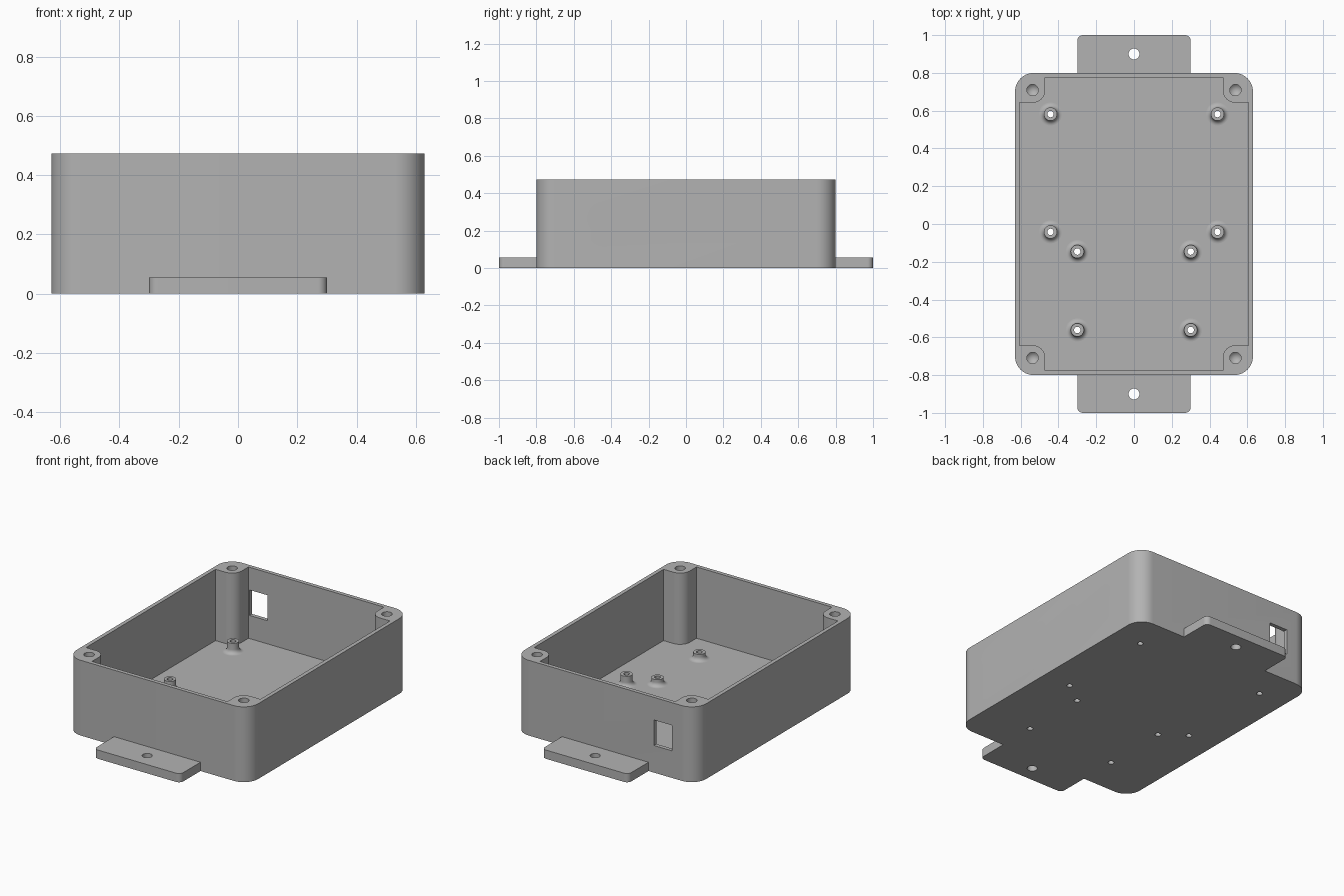
import bpy, bmesh
from math import pi, cos, sin, radians
from mathutils import Matrix, Vector

cube = bpy.data.objects.get("Cube")
if cube:
    bpy.data.objects.remove(cube, do_unlink=True)

grey = bpy.data.materials.new("plain grey")
grey.use_nodes = True
colour = (0.45, 0.45, 0.45, 1)
grey.diffuse_color = colour
grey.node_tree.nodes["Principled BSDF"].inputs["Base Color"].default_value = colour

WALL, FLOOR, HEIGHT = 0.025, 0.025, 0.472
HX, HY = 0.63, 0.80
SCREW_X, SCREW_Y = 0.537, 0.709


def add_object(name, bm):
    bmesh.ops.recalc_face_normals(bm, faces=bm.faces)
    mesh = bpy.data.meshes.new(name)
    bm.to_mesh(mesh)
    bm.free()
    mesh.materials.append(grey)
    obj = bpy.data.objects.new(name, mesh)
    bpy.context.collection.objects.link(obj)
    return obj


def prism(name, outline, z0, z1):
    bm = bmesh.new()
    face = bm.faces.new([bm.verts.new((x, y, z0)) for x, y in outline])
    top = bmesh.ops.extrude_face_region(bm, geom=[face])["geom"]
    bmesh.ops.translate(bm, vec=(0, 0, z1 - z0),
                        verts=[v for v in top if isinstance(v, bmesh.types.BMVert)])
    return add_object(name, bm)


def arc(cx, cy, r, start, end, steps=14):
    return [(cx + r * cos(radians(start + (end - start) * i / steps)),
             cy + r * sin(radians(start + (end - start) * i / steps)))
            for i in range(steps + 1)]


def rounded_rect(hx, hy, r, cy=0.0):
    points = []
    for sx, sy, a in ((1, 1, 0), (-1, 1, 90), (-1, -1, 180), (1, -1, 270)):
        points += arc(sx * (hx - r), cy + sy * (hy - r), r, a, a + 90)
    return points


def lathe(name, profile, place=Matrix(), steps=40):
    """Spin a closed (radius, height) profile about z."""
    bm = bmesh.new()
    verts = [bm.verts.new((r, 0, z)) for r, z in profile]
    edges = [bm.edges.new((verts[i - 1], verts[i])) for i in range(len(verts))]
    bmesh.ops.spin(bm, geom=verts + edges, cent=(0, 0, 0), axis=(0, 0, 1),
                   angle=2 * pi, steps=steps)
    bmesh.ops.remove_doubles(bm, verts=bm.verts, dist=1e-5)
    # drop the flat slivers left along the axis
    bmesh.ops.delete(bm, geom=[e for e in bm.edges if not e.link_faces], context="EDGES")
    bm.transform(place)
    return add_object(name, bm)


def cylinder(r, depth, place):
    bm = bmesh.new()
    bmesh.ops.create_cone(bm, cap_ends=True, segments=48, radius1=r, radius2=r, depth=depth)
    bm.transform(place)
    return add_object("hole_cutter", bm)


def cut(obj, cutters):
    for cutter in cutters:
        mod = obj.modifiers.new("cut", "BOOLEAN")
        mod.operation, mod.solver, mod.object = "DIFFERENCE", "EXACT", cutter
    graph = bpy.context.evaluated_depsgraph_get()
    mesh = bpy.data.meshes.new_from_object(obj.evaluated_get(graph))
    obj.modifiers.clear()
    obj.data = mesh
    for cutter in cutters:
        bpy.data.objects.remove(cutter, do_unlink=True)


def move(x, y, z):
    return Matrix.Translation(Vector((x, y, z)))


# Case: rounded block, hollowed around four corner screw posts
case = prism("case", rounded_rect(HX, HY, 0.1), 0, HEIGHT)
ix, iy, post_r = HX - WALL, HY - WALL, 0.067
px, py = SCREW_X - post_r, SCREW_Y - post_r
quarter = [(ix, py)] + arc(SCREW_X, SCREW_Y, post_r, 270, 180) + [(px, iy)]
cavity = []
for sx, sy in ((1, 1), (-1, 1), (-1, -1), (1, -1)):
    corner = [(sx * x, sy * y) for x, y in quarter]
    cavity += corner if sx * sy > 0 else corner[::-1]
cut(case, [prism("cavity_cutter", cavity, FLOOR, HEIGHT + 0.1)])

cutters = []
# Blind screw holes in the corner posts, with conical ends
for sx in (-1, 1):
    for sy in (-1, 1):
        cutters.append(lathe("screw_cutter",
                             [(0, -0.23), (0.03, -0.2), (0.03, 0.05), (0, 0.05)],
                             move(sx * SCREW_X, sy * SCREW_Y, HEIGHT)))
# Cable holes in one long wall
for y, r in ((-0.4, 0.105), (0, 0.085), (0.4, 0.085)):
    cutters.append(cylinder(r, 0.1, move(HX, y, 0.235) @ Matrix.Rotation(pi / 2, 4, "Y")))
# Square socket window in the back wall
window = [(-0.462, 0.74), (-0.338, 0.74), (-0.338, 0.9), (-0.462, 0.9)]
cutters.append(prism("window_cutter", window, 0.17, 0.33))

# Standoffs: tall group at the back, short group at the front
BORE = 0.017
spots = [(s * 0.442, y, 0.09) for s in (-1, 1) for y in (0.582, -0.042)]
spots += [(s * 0.3, y, 0.067) for s in (-1, 1) for y in (-0.146, -0.561)]
for i, (x, y, top) in enumerate(spots):
    flare = arc(0.061, FLOOR + 0.026, 0.026, 270, 180, 8)
    lathe(f"standoff_{i + 1}",
          [(BORE, FLOOR)] + flare + [(0.035, top), (BORE, top)], move(x, y, 0))
    cutters.append(cylinder(BORE, 0.1, move(x, y, 0)))
cut(case, cutters)

# Mounting tabs: rounded outer corners, square where they meet the case
for name, s in (("front_tab", -1), ("back_tab", 1)):
    r, hx = 0.03, 0.3
    outline = [(hx, HY)] + arc(hx - r, 1 - r, r, 0, 90) + arc(r - hx, 1 - r, r, 90, 180) + [(-hx, HY)]
    tab = prism(name, [(x, s * y) for x, y in outline], 0, 0.055)
    cut(tab, [cylinder(0.029, 0.3, move(0, s * 0.9, 0))])

# Smooth the curves, keep the edges sharp
bpy.ops.object.select_all(action="DESELECT")
for obj in bpy.context.scene.objects:
    if obj.type == "MESH":
        obj.select_set(True)
        bpy.context.view_layer.objects.active = obj
bpy.ops.object.shade_smooth_by_angle(angle=radians(30))
